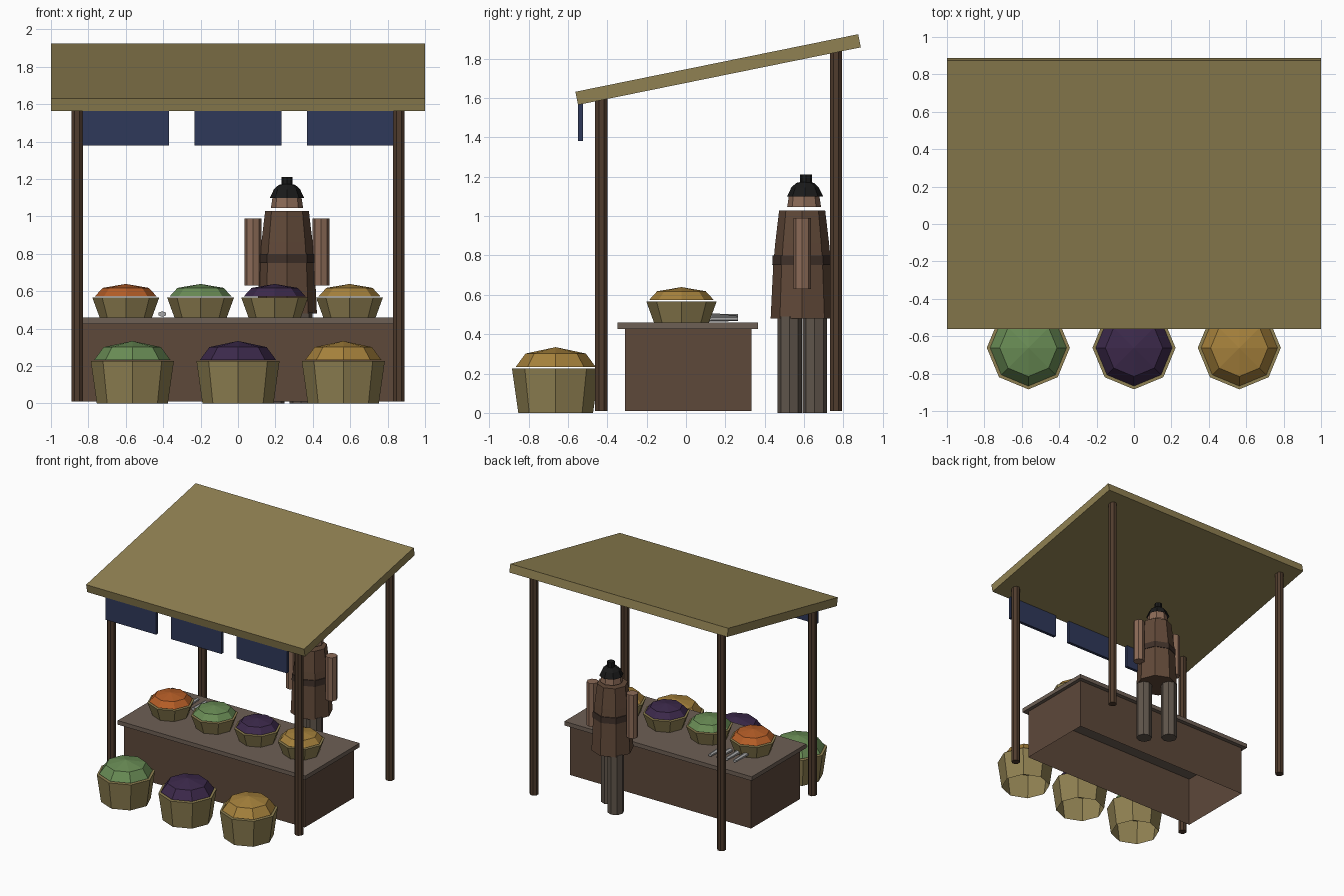
import bpy, bmesh, math
from mathutils import Matrix

if "Cube" in bpy.data.objects:
    bpy.data.objects.remove(bpy.data.objects["Cube"])


def mat(name, r, g, b):
    m = bpy.data.materials.new(name)
    m.diffuse_color = (r, g, b, 1)
    m.use_nodes = True
    m.node_tree.nodes["Principled BSDF"].inputs["Base Color"].default_value = m.diffuse_color
    return m


STRAW = mat("straw", .28, .22, .085)
BROWN = mat("counter_wood", .11, .065, .042)
POST = mat("post_wood", .08, .045, .026)
TOP = mat("worktop_wood", .155, .115, .09)
BLUE = mat("blue_cloth", .028, .04, .10)
SKIN = mat("skin", .26, .145, .095)
COAT = mat("coat", .12, .066, .04)
BELT = mat("belt", .05, .03, .022)
LEGS = mat("trousers", .115, .09, .07)
HAIR = mat("hair", .01, .01, .01)
GREEN = mat("green", .14, .26, .09)
ORANGE = mat("orange", .46, .11, .02)
PURPLE = mat("purple", .045, .022, .07)
GOLD = mat("gold", .38, .22, .045)
SILVER = mat("silver", .38, .38, .38)


def finish(name, bm, material):
    bmesh.ops.recalc_face_normals(bm, faces=bm.faces)
    me = bpy.data.meshes.new(name)
    bm.to_mesh(me)
    bm.free()
    me.materials.append(material)
    ob = bpy.data.objects.new(name, me)
    bpy.context.collection.objects.link(ob)
    return ob


def box(name, lo, hi, material, open_bottom=False):
    bm = bmesh.new()
    size = [b - a for a, b in zip(lo, hi)]
    mid = [(a + b) / 2 for a, b in zip(lo, hi)]
    bmesh.ops.create_cube(bm, size=1, matrix=Matrix.Translation(mid) @ Matrix.Diagonal((*size, 1)))
    ob_faces = [f for f in bm.faces if f.normal.z < -.9]
    if open_bottom:
        bmesh.ops.delete(bm, geom=ob_faces, context='FACES')
    return finish(name, bm, material)


def turned(name, x, y, profile, material, sides=8, phase=0.0, bottom=True):
    """Faceted solid from (radius, z) rings; a zero last radius makes an apex."""
    bm = bmesh.new()
    rings = []
    for r, z in profile:
        n = sides if r > 0 else 1
        rings.append([bm.verts.new((x + r * math.cos(phase + math.tau * i / sides),
                                    y + r * math.sin(phase + math.tau * i / sides), z))
                      for i in range(n)])
    for a, b in zip(rings, rings[1:]):
        for i in range(sides):
            j = (i + 1) % sides
            bm.faces.new((a[i], a[j], b[0]) if len(b) == 1 else (a[i], a[j], b[j], b[i]))
    if bottom:
        bm.faces.new(rings[0][::-1])
    if len(rings[-1]) > 1:
        bm.faces.new(rings[-1])
    return finish(name, bm, material)


def basket(name, x, y, z, r_low, r_top, h, fill_h, fill):
    turned(name, x, y, [(r_low, z), (r_top, z + h)], STRAW, bottom=False)
    f = z + h + .006
    turned(name + "_goods", x, y, [(r_top * .92, f), (r_top * .69, f + fill_h * .68), (0, f + fill_h)],
           fill, bottom=False)


# sloping roof
roof = box("roof", (-1, -.733, -.034), (1, .733, .034), STRAW)
roof.location = (0, .163, 1.744)
roof.rotation_euler.x = math.radians(11.5)

# posts
for sx, side in ((-1, "left"), (1, "right")):
    for y, top, where in ((-.43, 1.6, "front"), (.762, 1.84, "back")):
        turned(f"{where}_{side}_post", sx * .86, y, [(.034, .01), (.034, top)], POST, phase=math.pi / 8)

# hanging cloths
for i, x in enumerate((-.6, 0, .6)):
    box(f"hanging_cloth_{i}", (x - .232, -.548, 1.38), (x + .232, -.523, 1.57), BLUE)

# counter, open underneath
box("counter_body", (-.83, -.31, .01), (.83, .332, .428), BROWN, open_bottom=True)
box("counter_top", (-.86, -.348, .426), (.86, .366, .46), TOP)

# baskets of produce
for i, (x, c) in enumerate(zip((-.6, -.2, .196, .596), (ORANGE, GREEN, PURPLE, GOLD))):
    basket(f"counter_basket_{i}", x, -.023, .46, .14, .179, .107, .066, c)
for i, (x, c) in enumerate(zip((-.565, 0, .563), (GREEN, PURPLE, GOLD))):
    basket(f"ground_basket_{i}", x, -.662, 0, .19, .222, .226, .102, c)

# silver fish laid on the counter
for i in range(4):
    bm = bmesh.new()
    x = -.405 - .075 * i
    m = (Matrix.Translation((x, .185, .478 + .004 * i)) @ Matrix.Diagonal((1, 1, .7, 1))
         @ Matrix.Rotation(math.pi / 2, 4, 'X'))
    bmesh.ops.create_cone(bm, cap_ends=True, segments=6, radius1=.016, radius2=.022, depth=.16, matrix=m)
    finish(f"fish_{i}", bm, SILVER)

# shopkeeper in mid-stride
px, py = .262, .59
for s, side in ((-1, "left"), (1, "right")):
    turned(f"{side}_leg", px + s * .075, py - s * .064, [(.062, 0), (.062, .49)], LEGS)
    turned(f"{side}_arm", px + s * .182, py, [(.045, .63), (.045, .99)], SKIN)
turned("coat", px, py, [(.16, .48), (.147, .75), (.137, .86), (.117, 1.028)], COAT)
turned("belt", px, py, [(.152, .75), (.15, .8)], BELT)
turned("head", px, py + .01, [(.086, 1.045), (.078, 1.1), (.05, 1.15), (0, 1.165)], SKIN, bottom=False)
turned("hair", px, py + .015, [(.092, 1.098), (.07, 1.145), (.045, 1.168), (0, 1.178)], HAIR, bottom=False)
turned("hair_knot", px, py + .02, [(.03, 1.155), (.03, 1.212)], HAIR)
